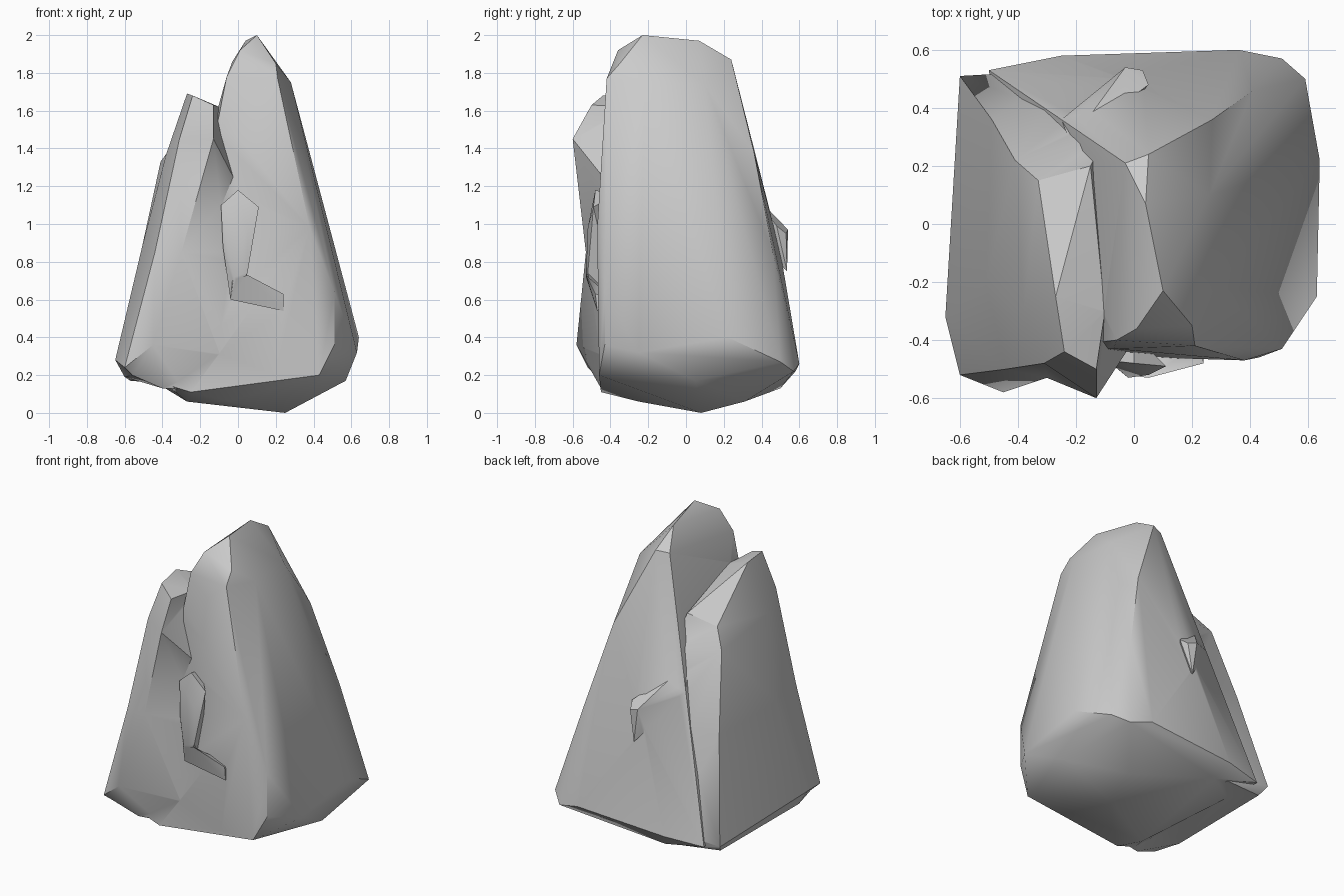
import bpy, bmesh, math


def finish(name, bm):
    bmesh.ops.recalc_face_normals(bm, faces=bm.faces)
    me = bpy.data.meshes.new(name)
    bm.to_mesh(me)
    bm.free()
    ob = bpy.data.objects.new(name, me)
    bpy.context.collection.objects.link(ob)
    return ob


def hull(name, pts):
    bm = bmesh.new()
    for p in pts:
        bm.verts.new(p)
    res = bmesh.ops.convex_hull(bm, input=bm.verts)
    junk = {g for g in res["geom_interior"] + res["geom_unused"]
            if isinstance(g, bmesh.types.BMVert)}
    bmesh.ops.delete(bm, geom=list(junk), context='VERTS')
    return finish(name, bm)


def loft(name, rings):
    bm = bmesh.new()
    rs = [[bm.verts.new(p) for p in r] for r in rings]
    n = len(rs[0])
    for a, b in zip(rs, rs[1:]):
        for i in range(n):
            j = (i + 1) % n
            bm.faces.new((a[i], a[j], b[j], b[i]))
    bm.faces.new(rs[0][::-1])
    bm.faces.new(rs[-1])
    bmesh.ops.triangulate(bm, faces=bm.faces)
    return finish(name, bm)


# tall main boulder
rock = hull("rock", [
    (0.10, -0.23, 2.0), (0.04, 0.07, 1.97), (-0.03, 0.21, 1.86), (0.05, 0.24, 1.87),
    (0.01, -0.36, 1.92), (-0.06, -0.40, 1.78), (0.21, -0.42, 1.77), (0.20, -0.35, 1.85),
    (0.28, -0.22, 1.75), (0.26, 0.10, 1.74), (-0.07, -0.43, 1.55),
    (0.27, 0.36, 1.38), (0.38, -0.47, 0.98), (0.41, 0.46, 0.85),
    (0.51, -0.43, 0.64), (0.51, -0.43, 0.36), (0.43, -0.46, 0.2),
    (0.63, -0.25, 0.32), (0.64, 0.22, 0.40), (0.59, 0.50, 0.27), (0.51, 0.57, 0.22),
    (0.36, 0.60, 0.26), (-0.25, 0.58, 0.22), (-0.50, 0.53, 0.2), (-0.05, 0.50, 0.85),
    (0.57, 0.05, 0.17), (0.25, 0.08, 0.0), (0.30, 0.31, 0.06), (0.20, -0.46, 0.2),
    (-0.05, -0.45, 0.17), (-0.25, -0.45, 0.11), (-0.38, -0.44, 0.15),
    (-0.27, -0.25, 0.06), (-0.05, -0.25, 0.06), (-0.2, 0.50, 0.13)])

# lower left spur with its slightly hollow front
spur = loft("left_spur", [
    [(-0.40, -0.45, 0.13), (-0.56, -0.48, 0.20), (-0.60, -0.30, 0.19),
     (-0.57, 0.46, 0.17), (-0.30, 0.50, 0.15), (-0.10, -0.38, 0.12)],
    [(-0.45, -0.58, 0.36), (-0.60, -0.52, 0.24), (-0.65, -0.32, 0.28),
     (-0.60, 0.51, 0.22), (-0.25, 0.53, 0.25), (0.0, -0.42, 0.3)],
    [(-0.30, -0.53, 0.85), (-0.44, -0.50, 0.85), (-0.51, -0.20, 0.87),
     (-0.49, 0.36, 0.85), (-0.15, 0.42, 0.9), (0.02, -0.43, 0.85)],
    [(-0.13, -0.60, 1.45), (-0.31, -0.48, 1.45), (-0.38, -0.30, 1.37),
     (-0.41, 0.22, 1.33), (-0.10, 0.30, 1.3), (0.0, -0.40, 1.2)],
    [(-0.13, -0.50, 1.63), (-0.24, -0.44, 1.68), (-0.27, -0.25, 1.69),
     (-0.33, 0.15, 1.44), (-0.15, 0.20, 1.5), (-0.10, -0.30, 1.62)]])

# small broken chips on the front, back and left
chips = [
    hull("front_chip", [
        (-0.09, -0.47, 1.10), (0.0, -0.48, 1.18), (0.11, -0.49, 1.09), (-0.08, -0.48, 0.88),
        (-0.02, -0.53, 0.72), (0.05, -0.52, 0.74), (0.05, -0.52, 0.98), (-0.04, -0.49, 0.60),
        (0.0, -0.38, 0.6), (0.0, -0.38, 1.15)]),
    hull("front_ledge", [
        (-0.04, -0.49, 0.60), (0.05, -0.53, 0.73), (0.24, -0.48, 0.63), (0.24, -0.47, 0.54),
        (0.19, -0.46, 0.56), (-0.03, -0.52, 0.70), (0.0, -0.38, 0.6), (0.22, -0.38, 0.6)]),
    hull("back_chip", [
        (-0.22, 0.28, 1.24), (-0.25, 0.36, 1.08), (0.05, 0.48, 0.99), (0.03, 0.53, 0.95),
        (-0.03, 0.54, 0.97), (0.0, 0.535, 0.75), (-0.12, 0.46, 0.9), (-0.05, 0.36, 0.9)]),
    hull("left_chip", [
        (-0.48, -0.06, 0.92), (-0.475, -0.10, 1.0), (-0.44, -0.17, 1.0), (-0.42, 0.02, 1.08),
        (-0.47, 0.04, 0.95), (-0.40, -0.08, 1.12), (-0.38, -0.05, 0.95)]),
]

# fuse everything into one rock
bpy.context.view_layer.objects.active = rock
rock.select_set(True)
for part in [spur] + chips:
    mod = rock.modifiers.new("fuse", 'BOOLEAN')
    mod.operation = 'UNION'
    mod.solver = 'EXACT'
    mod.object = part
    bpy.ops.object.modifier_apply(modifier=mod.name)
    bpy.data.objects.remove(part)
bpy.ops.object.shade_smooth_by_angle(angle=math.radians(35))
